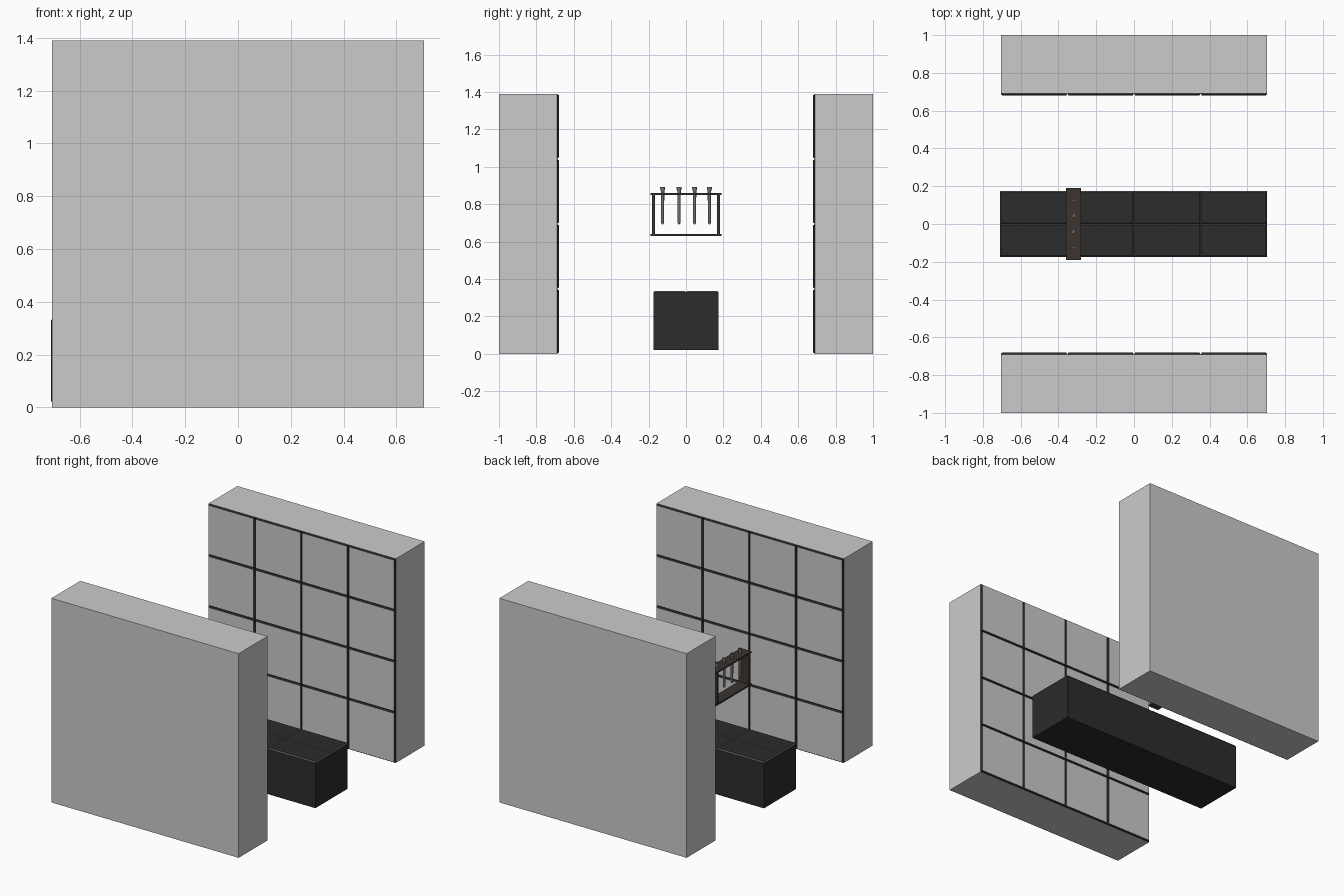
import bpy, bmesh
from math import radians
from mathutils import Matrix, Vector

if "Cube" in bpy.data.objects:
    bpy.data.objects.remove(bpy.data.objects["Cube"])


def material(name, rgb):
    m = bpy.data.materials.new(name)
    m.diffuse_color = (*rgb, 1)
    m.use_nodes = True
    m.node_tree.nodes["Principled BSDF"].inputs["Base Color"].default_value = m.diffuse_color
    return m


GREY = material("panel_grey", (0.62, 0.62, 0.62))
BLACK = material("joint_black", (0.02, 0.02, 0.02))
DARK = material("block_dark", (0.025, 0.025, 0.025))
JOINT = material("block_joint_grey", (0.11, 0.11, 0.11))
BROWN = material("rack_brown", (0.045, 0.035, 0.03))
STEEL = material("tube_grey", (0.2, 0.18, 0.17))


def finish(bm, name, mats):
    bmesh.ops.recalc_face_normals(bm, faces=bm.faces[:])
    me = bpy.data.meshes.new(name)
    bm.to_mesh(me)
    bm.free()
    for m in mats:
        me.materials.append(m)
    ob = bpy.data.objects.new(name, me)
    bpy.context.collection.objects.link(ob)
    return ob


# Solid slab whose top is split into raised tiles with sloped, contrasting rims
def tiled_slab(name, width, length, depth, nx, ny, mats, xf, rim=0.01):
    bm = bmesh.new()
    bmesh.ops.create_grid(bm, x_segments=nx, y_segments=ny, size=0.5,
                          matrix=Matrix.Diagonal((width, length, 1, 1)))
    top = bm.faces[:]
    border = [e for e in bm.edges if e.is_boundary]
    ext = bmesh.ops.extrude_edge_only(bm, edges=border)["geom"]
    low = [g for g in ext if isinstance(g, bmesh.types.BMVert)]
    bmesh.ops.translate(bm, verts=low, vec=(0, 0, -(depth - rim)))
    bmesh.ops.contextual_create(
        bm, geom=[g for g in ext if isinstance(g, bmesh.types.BMEdge)])
    rims = bmesh.ops.inset_individual(bm, faces=top, thickness=rim, depth=rim)["faces"]
    for f in rims:
        f.material_index = 1
    bmesh.ops.translate(bm, verts=bm.verts[:], vec=(0, 0, -rim))
    bmesh.ops.transform(bm, matrix=xf, verts=bm.verts[:])
    return finish(bm, name, mats)


def box(name, x, y, z, mat):
    bm = bmesh.new()
    lo, hi = Vector((x[0], y[0], z[0])), Vector((x[1], y[1], z[1]))
    bmesh.ops.create_cube(bm, size=1, matrix=Matrix.Translation((lo + hi) / 2)
                          @ Matrix.Diagonal((*(hi - lo), 1)))
    return finish(bm, name, [mat])


# Two facing walls, tiled on their inner sides
for name, y, angle in (("front_wall", -0.68, -90), ("back_wall", 0.68, 90)):
    tiled_slab(name, 1.41, 1.39, 0.32, 4, 4, [GREY, BLACK],
               Matrix.Translation((0, y, 0.695)) @ Matrix.Rotation(radians(angle), 4, 'X'))

# Dark floor block with tiled top
tiled_slab("floor_block", 1.413, 0.347, 0.315, 4, 2, [DARK, JOINT],
           Matrix.Translation((-0.002, 0, 0.337)), rim=0.008)

# Rack: two shelves and two end posts
RX = (-0.36, -0.28)
box("rack_base", RX, (-0.19, 0.19), (0.63, 0.642), BROWN)
box("rack_top", RX, (-0.19, 0.19), (0.849, 0.86), BROWN)
for name, y in (("rack_post_front", -0.173), ("rack_post_back", 0.173)):
    box(name, RX, (y - 0.008, y + 0.008), (0.642, 0.849), BROWN)

# Tubes: lathed profile with flared lip and rounded tip
PROFILE = [(0, 0.692), (0.005, 0.694), (0.008, 0.702), (0.009, 0.868),
           (0.013, 0.882), (0.013, 0.892), (0.008, 0.892), (0.007, 0.885), (0, 0.885)]
for i, y in enumerate((-0.125, -0.037, 0.046, 0.125)):
    bm = bmesh.new()
    vs = [bm.verts.new((r, 0, z)) for r, z in PROFILE]
    es = [bm.edges.new(p) for p in zip(vs, vs[1:])]
    bmesh.ops.spin(bm, geom=vs + es, cent=(0, 0, 0), axis=(0, 0, 1),
                   angle=radians(360), steps=16)
    bmesh.ops.remove_doubles(bm, verts=bm.verts[:], dist=0.0002)
    bmesh.ops.translate(bm, verts=bm.verts[:], vec=(-0.32, y, 0))
    ob = finish(bm, f"tube_{i + 1}", [STEEL])
    bpy.ops.object.select_all(action='DESELECT')
    ob.select_set(True)
    bpy.context.view_layer.objects.active = ob
    bpy.ops.object.shade_smooth_by_angle(angle=radians(35))
